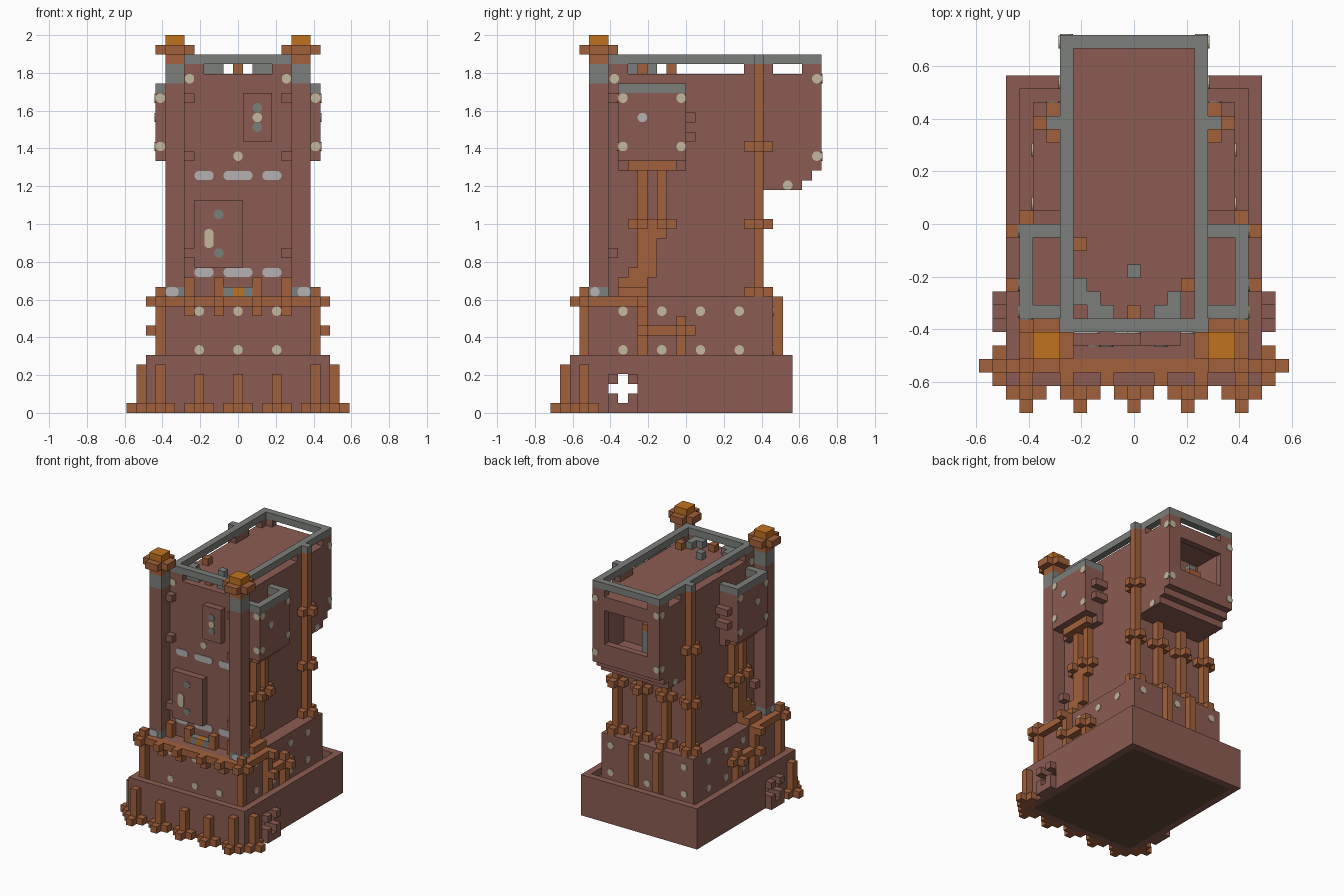
import bpy, bmesh, math
from mathutils import Matrix, Vector

U = 2 / 39  # block size; all measures below are in blocks

old = bpy.data.objects.get("Cube")
if old:
    bpy.data.objects.remove(old, do_unlink=True)


def colour(name, hexa):
    rgb = [int(hexa[i:i + 2], 16) / 255 for i in (0, 2, 4)]
    lin = [c / 12.92 if c < 0.04 else ((c + 0.055) / 1.055) ** 2.4 for c in rgb]
    m = bpy.data.materials.new(name)
    m.use_nodes = True
    m.diffuse_color = (*lin, 1)
    m.node_tree.nodes["Principled BSDF"].inputs["Base Color"].default_value = (*lin, 1)
    return m


BRICK = colour("red brick", "8b5c52")
WOOD = colour("orange timber", "a2603c")
SLATE = colour("grey slate", "7c7f7b")
GOLD = colour("gold", "c07220")
CREAM = colour("cream stone", "c4b8a0")
PALE = colour("pale grey stone", "b4b1b2")
DARK = colour("dark brown floor", "5f4b37")


def finish(name, bm, mat):
    me = bpy.data.meshes.new(name)
    bmesh.ops.recalc_face_normals(bm, faces=bm.faces)
    bm.to_mesh(me)
    bm.free()
    me.materials.append(mat)
    ob = bpy.data.objects.new(name, me)
    bpy.context.scene.collection.objects.link(ob)
    return ob


def part(name, mat, boxes, mirror=False):
    """Blocks given as (x0, x1, y0, y1, z0, z1), optionally mirrored in x."""
    if mirror:
        boxes = boxes + [(-b[1], -b[0], *b[2:]) for b in boxes]
    bm = bmesh.new()
    for x0, x1, y0, y1, z0, z1 in boxes:
        mid = Vector((x0 + x1, y0 + y1, z0 + z1)) * U / 2
        size = Vector((x1 - x0, y1 - y0, z1 - z0)) * U
        bmesh.ops.create_cube(bm, size=1, matrix=Matrix.Translation(mid) @ Matrix.Diagonal((*size, 1)))
    return finish(name, bm, mat)


def cut(target, box):
    cutter = part(target.name + "_cutter", BRICK, [box])
    cutter.hide_render = True
    cutter.hide_viewport = True
    mod = target.modifiers.new("opening", "BOOLEAN")
    mod.object, mod.operation, mod.solver = cutter, "DIFFERENCE", "EXACT"


def plus(x, y, z, r=1.5):
    """Cross-shaped collar one block high."""
    return [(x - r, x + r, y - .5, y + .5, z, z + 1), (x - .5, x + .5, y - r, y + r, z, z + 1)]


def spots(name, mat, axis, level, places, w=1, h=1):
    """Thin rounded stones on a wall; level is the wall position along the axis."""
    bm = bmesh.new()
    r = min(w, h) / 2
    s = 1 if level > 0 else -1
    for a, b in places:
        loop = []
        for i in range(12):
            t = math.radians(30 * i + 15)
            c, d = math.cos(t), math.sin(t)
            loop.append((a + math.copysign(w / 2 - r, c) + r * c, b + math.copysign(h / 2 - r, d) + r * d))
        rings = []
        for out in (-.04, .1):
            k = level + s * out
            rings.append([bm.verts.new(Vector((p, k, q) if axis == "y" else (k, p, q)) * U) for p, q in loop])
        bm.faces.new(rings[0])
        bm.faces.new(rings[1])
        for i in range(12):
            j = (i + 1) % 12
            bm.faces.new((rings[0][i], rings[0][j], rings[1][j], rings[1][i]))
    bmesh.ops.remove_doubles(bm, verts=bm.verts, dist=1e-5)
    return finish(name, bm, mat)


def side_spots(name, mat, level, places):
    for side, s in (("right", 1), ("left", -1)):
        spots(f"{name}_{side}", mat, "x", s * level, places)


# Hollow base with a sunken ledge and cross-shaped side windows
base = part("base", BRICK, [(-9.5, 9.5, -12, 11, 0, 6)])
cut(base, (-8.5, 8.5, -11, 10, -1, 4))
cut(base, (-8.5, 8.5, -11, 10, 5, 7))
cut(base, (-12, 12, -7, -6, 1, 4))
cut(base, (-12, 12, -8, -5, 2, 3))
part("base_floor", DARK, [(-8.5, 8.5, -11, 10, 0, .5)])
part("cross_window_frames", BRICK, [(9.5, 10.5, -8, -5, 0, 1)] +
     [(9.5, 10.5, y, y + 1, z, z + 1) for y in (-8, -6) for z in (1, 3)], True)

# Posts and feet around the base
feet, posts = [], []
for x in (-8, -4, 0, 4, 8):
    posts.append((x - .5, x + .5, -13, -12, 0, 5 if abs(x) == 8 else 4))
    feet += [(x - 1.5, x + 1.5, -13, -12, 0, 1), (x - .5, x + .5, -14, -12, 0, 1)]
for s in (-1, 1):
    posts.append((s * 10 - .5, s * 10 + .5, -11, -10, 0, 5))
    feet += plus(s * 10, -10.5, 0)
part("base_posts", WOOD, posts)
part("base_feet", WOOD, feet)

# Second tier
part("lower_storey", BRICK, [(-7.5, 7.5, -10, 9, 5, 12)])
for z in (6.5, 10.5):
    side_spots("lower_stones", CREAM, 7.5, [(y, z) for y in (-6.5, -2.5, 1.5, 5.5)])
    spots("lower_front_stones", CREAM, "y", -10, [(x, z) for x in (-4, 0, 4)])
    spots("lower_back_stones", CREAM, "y", 9, [(x, z) for x in (-6, 0, 6)])

# Front gallery railing
gallery = [(-9.5, 9.5, -11, -10, 11, 12)]
for x in (-5, -2, 2, 5):
    gallery += [(x - .5, x + .5, -12, -9, 11, 12), (x - .5, x + .5, -11, -10, 10, 11),
                (x - .5, x + .5, -9, -8, 12, 14)]
part("gallery_rail", WOOD, gallery)
part("gallery_sides", WOOD, [(7.5, 8.5, -11, -10, 5, 13), (7.5, 8.5, -12, -4, 11, 12),
                            (7.5, 8.5, -5, -4, 5, 11), (7.5, 8.5, -1, 0, 5, 10),
                            (7.5, 8.5, -5, 1, 8, 9), (8.5, 9.5, -5, -4, 8, 9),
                            (8.5, 9.5, -1, 0, 8, 9), (8.5, 9.5, -5, -4, 11, 12)], True)
part("emblem_sides", SLATE, [(.5, 1.5, -9, -8, 12, 13)], True)
part("emblem_centre", GOLD, [(-.5, .5, -9, -8, 12, 13)])

# Main tower and stepped rear overhang
part("main_body", BRICK, [(-5.5, 5.5, -8, 7, 12, 35)])
overhang = part("overhang", BRICK, [(-5.5, 5.5, 7, 14, 25, 35)])
cut(overhang, (-4.5, 4.5, 8, 13, 26, 34))
cut(overhang, (-3.5, 3.5, 12.5, 15, 28, 33))
part("overhang_steps", BRICK, [(-5.5, 5.5, 7, 12, 23, 24), (-5.5, 5.5, 7, 13, 24, 25)])
part("room_pillar", SLATE, [(-2.5, -.5, 9, 11, 26, 30), (-2, -1, 9.5, 10.5, 31, 32)])
part("room_pillar_band", WOOD, [(-2.5, -.5, 9, 11, 30, 31)])

# Roof rim on short posts, and loose blocks on the roof
part("roof_rim", SLATE, [(-5.5, 5.5, -8, -7, 36, 37), (-5.5, 5.5, 13, 14, 36, 37),
                         (-5.5, -4.5, -7, 13, 36, 37), (4.5, 5.5, -7, 13, 36, 37)])
part("rim_tabs", SLATE, [(5.5, 6.5, 7, 8, 36, 37)], True)
part("rim_posts", BRICK, [(4.5, 5.5, 12, 14, 35, 36), (3.5, 4.5, 13, 14, 35, 36),
                          (3.5, 5.5, -8, -7, 35, 36), (4.5, 5.5, -7, -6, 35, 36),
                          (4.5, 5.5, 6, 9, 35, 36)], True)
part("roof_slate_blocks", SLATE, [(-4.5, -3.5, -6, -4, 35, 36), (-3.5, -2.5, -7, -5, 35, 36),
                                  (-2.5, -1.5, -7, -6, 35, 36), (1.5, 3.5, -7, -6, 35, 36),
                                  (2.5, 3.5, -6, -5, 35, 36), (-.5, .5, -4, -3, 35, 36)])
part("roof_timber_blocks", WOOD, [(-4.5, -3.5, -2, -1, 35, 36), (-.5, .5, -7, -6, 35, 36),
                                  (3.5, 4.5, -5, -4, 35, 36)])

# Front corner turrets
part("turrets", BRICK, [(5.5, 7.5, -10, -8, 13, 34)], True)
part("turret_slate", SLATE, [(5.5, 7.5, -10, -8, 12, 13), (5.5, 7.5, -10, -8, 34, 36)], True)
part("turret_collars", WOOD, [(5.5, 7.5, -10, -8, 36, 37), (4.5, 8.5, -10, -8, 37, 38),
                              (5.5, 7.5, -11, -7, 37, 38)], True)
part("turret_caps", GOLD, [(5.5, 7.5, -10, -8, 38, 39)], True)
spots("turret_foot_stones", PALE, "y", -10, [(-6.8, 12.5), (6.8, 12.5)], 1.4, 1)
side_spots("turret_side_stones", PALE, 7.5, [(-9.4, 12.5)])
part("quoins", BRICK, [(4.5, 5.5, -9, -8, z, z + 1) for z in (16, 26, 32)] +
     [(5.5, 6.5, -8, -7, z, z + 1) for z in (16, 32)] +
     [(5.5, 7.5, 0, 1, z, z + 1) for z in (28, 30)], True)

# Front panels and wall stones
part("front_panels", BRICK, [(-4.5, .5, -9, -8, 15, 22), (.5, 3.5, -9, -8, 28, 33)])
spots("panel_slate_stones", SLATE, "y", -9, [(-2, 20.5), (-2, 16.5), (2, 31.5), (2, 29.5)])
spots("panel_cream_stone", CREAM, "y", -9, [(-3, 18)], 1, 2)
spots("small_panel_stone", CREAM, "y", -9, [(2, 30.5)])
for z in (14.5, 24.5):
    spots("wall_band_ends", PALE, "y", -8, [(-3.5, z), (3.5, z)], 2, 1)
    spots("wall_band_middle", PALE, "y", -8, [(0, z)], 3, 1)
spots("front_stones", CREAM, "y", -8, [(0, 26.5), (-5, 34.5), (5, 34.5)])
side_spots("body_stones", CREAM, 5.5, [(-7.4, 34.5), (13.5, 34.5), (13.5, 26.5), (10.5, 23.5)])
spots("back_stones", CREAM, "y", 14, [(x, z) for x in (-5, 5) for z in (26.5, 34.5)])

# Open-topped side bays
part("bay_walls", BRICK, [(5.5, 8.5, -7, 0, 26, 30), (7.5, 8.5, -7, 0, 30, 33),
                          (5.5, 7.5, -7, -6, 30, 33), (5.5, 7.5, -1, 0, 30, 33),
                          (5.5, 6.5, -7, 0, 25, 26)], True)
part("bay_rims", SLATE, [(7.5, 8.5, -7, 0, 33, 34), (5.5, 7.5, -7, -6, 33, 34),
                         (5.5, 7.5, -1, 0, 33, 34)], True)
side_spots("bay_stones", CREAM, 8.5, [(y, z) for y in (-6.5, -.5) for z in (27.5, 32.5)])
side_spots("bay_pale_stone", PALE, 8.5, [(-4.5, 30.5)])
spots("bay_front_stones", CREAM, "y", -7, [(x, z) for x in (-8, 8) for z in (27.5, 32.5)])

# Timber bracing under the bays
part("bay_braces", WOOD, [(5.5, 6.5, -5, -4, 12, 25), (5.5, 6.5, -3, -2, 18, 25),
                          (6.5, 7.5, -6, -1, 25, 26), (5.5, 6.5, -4, -3, 14, 19),
                          (5.5, 7.5, -5, -4, 19, 20), (5.5, 7.5, -3, -2, 19, 20),
                          (5.5, 6.5, -6, -1, 19, 20), (5.5, 6.5, -6, -3, 14, 15),
                          (5.5, 6.5, -7, -5, 13, 14), (5.5, 7.5, -7, -4, 12, 13)], True)

# Side pillars and rear columns with collars
columns = []
for x in (-6, -2, 2, 6):
    outer = abs(x) == 6
    columns.append((x - .5, x + .5, 7, 8, 12, 36 if outer else 23))
    for z in (12, 19, 27) if outer else (12, 19):
        columns += plus(x, 7.5, z)
part("columns", WOOD, columns)
part("lower_back_posts", WOOD, [(1.5, 2.5, 9, 10, 5, 12)], True)
